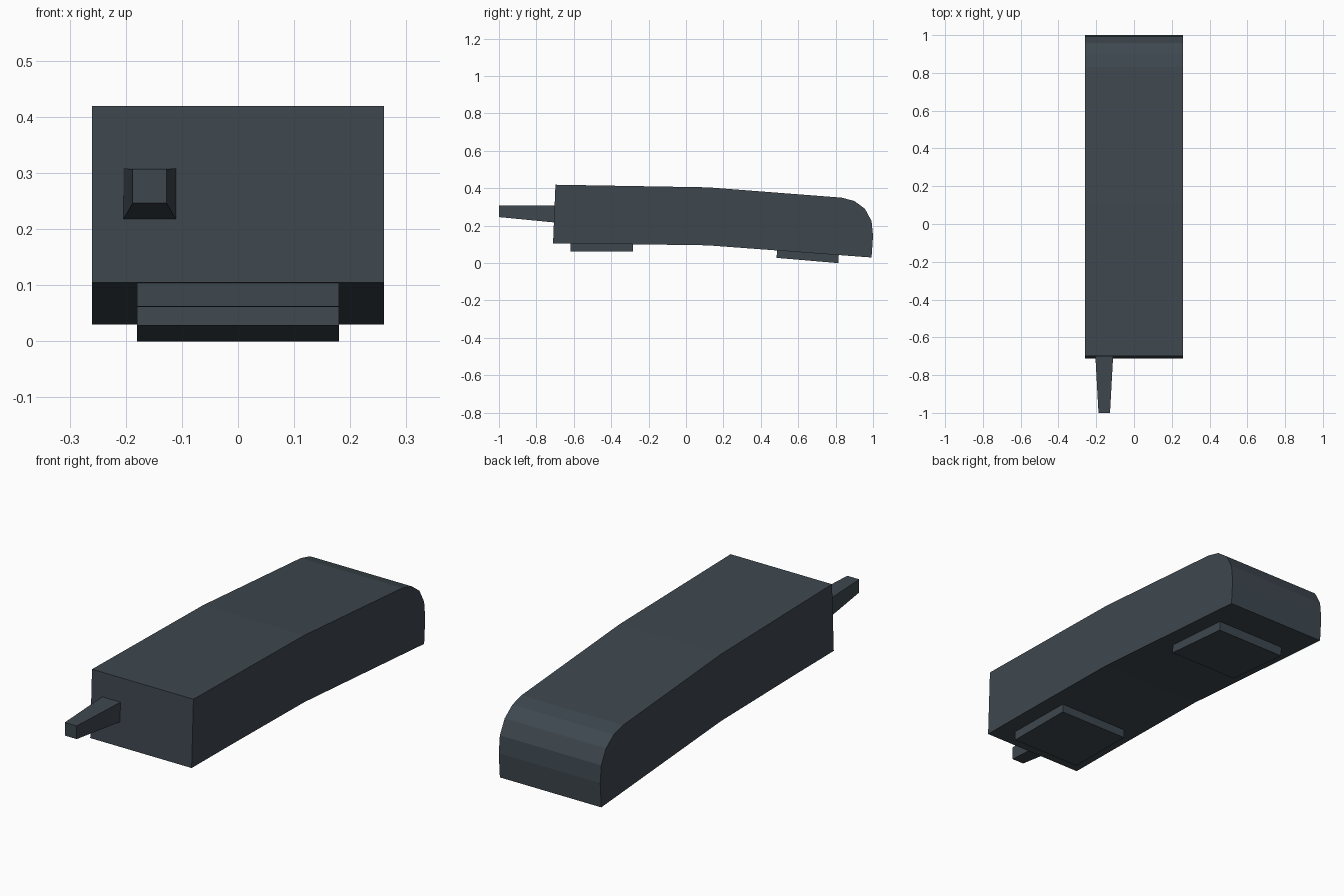
import bpy

if "Cube" in bpy.data.objects:
    bpy.data.objects.remove(bpy.data.objects["Cube"])

# One slate colour for the whole model
slate = bpy.data.materials.new("dark slate")
slate.diffuse_color = (0.048, 0.064, 0.078, 1)
slate.use_nodes = True
slate.node_tree.nodes["Principled BSDF"].inputs["Base Color"].default_value = slate.diffuse_color


def add_mesh(name, verts, faces):
    mesh = bpy.data.meshes.new(name)
    mesh.from_pydata(verts, [], faces)
    mesh.materials.append(slate)
    obj = bpy.data.objects.new(name, mesh)
    bpy.context.collection.objects.link(obj)
    return obj


def extrude_profile(name, profile, half_width):
    """Extrude a counter-clockwise (y, z) outline symmetrically along x."""
    n = len(profile)
    verts = [(x, y, z) for x in (-half_width, half_width) for y, z in profile]
    faces = [tuple(reversed(range(n))), tuple(range(n, 2 * n))]
    faces += [(i, (i + 1) % n, (i + 1) % n + n, i + n) for i in range(n)]
    return add_mesh(name, verts, faces)


# Slightly bent body with a rounded upper back edge
extrude_profile("body", [
    (-0.711, 0.105), (-0.45, 0.103), (0.115, 0.095), (0.992, 0.030),
    (1.0, 0.145), (0.992, 0.225), (0.957, 0.290), (0.90, 0.332), (0.832, 0.350),
    (0.115, 0.405), (-0.698, 0.419)], 0.26)

# Flat pads under the body
extrude_profile("front_pad", [
    (-0.617, 0.062), (-0.284, 0.061), (-0.284, 0.11), (-0.617, 0.11)], 0.18)
extrude_profile("back_pad", [
    (0.484, 0.028), (0.814, 0.0), (0.818, 0.06), (0.488, 0.08)], 0.18)

# Tapered prong, off-centre on the front face
rings = [(-1.0, -0.188, -0.127, 0.246, 0.307), (-0.69, -0.205, -0.11, 0.216, 0.308)]
prong = [p for y, x0, x1, z0, z1 in rings
         for p in ((x0, y, z0), (x1, y, z0), (x1, y, z1), (x0, y, z1))]
sides = [(i, i + 4, (i + 1) % 4 + 4, (i + 1) % 4) for i in range(4)]
add_mesh("prong", prong, [(0, 1, 2, 3), (7, 6, 5, 4)]
         + [tuple(reversed(f)) for f in sides])
for obj in bpy.context.collection.objects:
    # Consistent outward normals
    import bmesh
    bm = bmesh.new()
    bm.from_mesh(obj.data)
    bmesh.ops.recalc_face_normals(bm, faces=bm.faces)
    bm.to_mesh(obj.data)
    bm.free()
